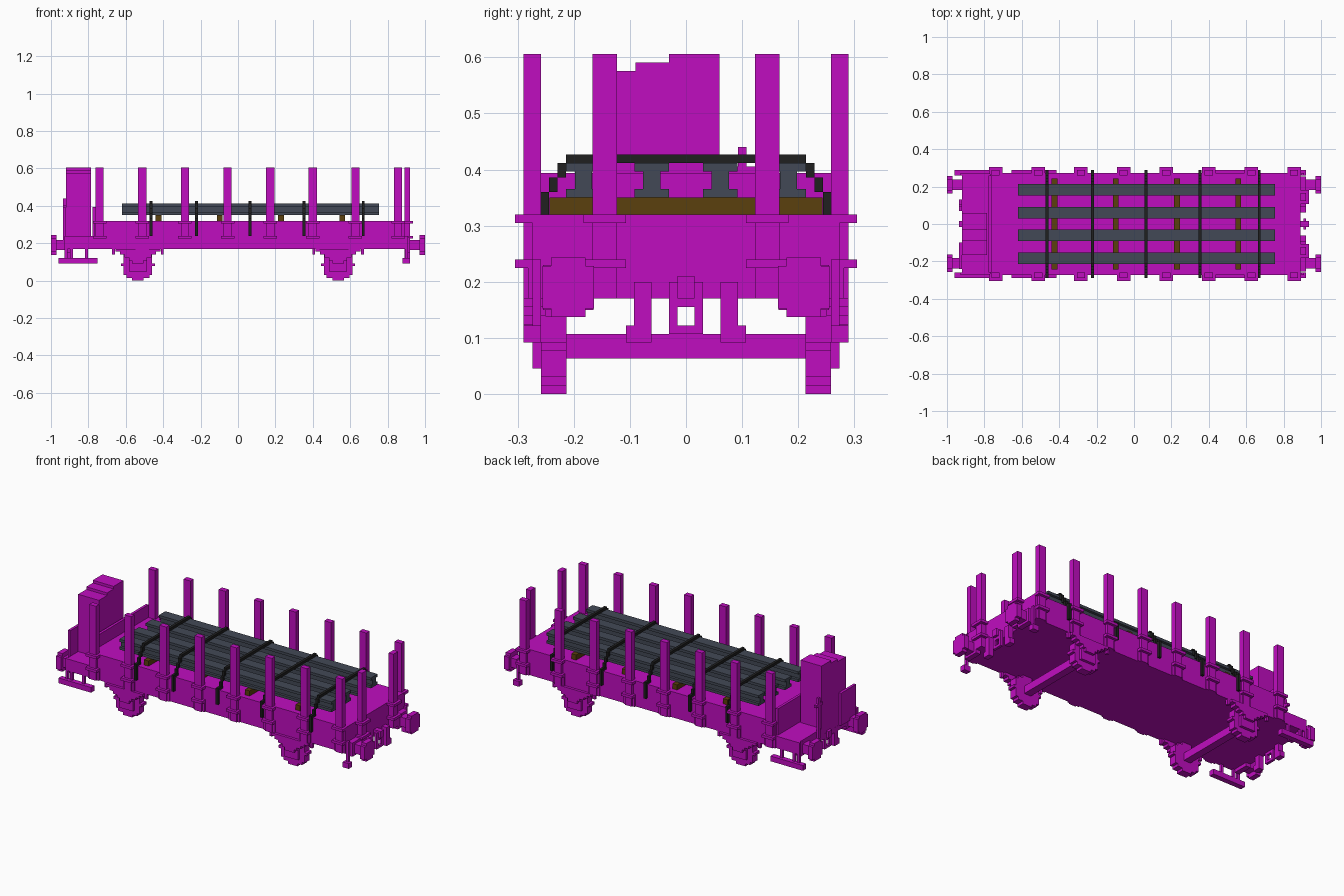
import bpy, bmesh, math

if "Cube" in bpy.data.objects:
    bpy.data.objects.remove(bpy.data.objects["Cube"])


def material(name, red, green, blue):
    mat = bpy.data.materials.new(name)
    mat.use_nodes = True
    mat.diffuse_color = (red, green, blue, 1)
    shader = mat.node_tree.nodes["Principled BSDF"]
    shader.inputs["Base Color"].default_value = mat.diffuse_color
    return mat


magenta = material("magenta paint", .53, .004, .53)
steel = material("blue grey steel", .055, .066, .092)
black = material("black strap", .014, .014, .014)
wood = material("brown wood", .105, .05, .004)


def around(centre, half):
    return centre - half, centre + half


def above(bottom, height):
    return bottom, bottom + height


def mirrored(boxes, axis):
    """Boxes together with their reflections across one axis."""
    result = list(boxes)
    for box in boxes:
        spans = list(box)
        low, high = spans[axis]
        spans[axis] = (-high, -low)
        result.append(spans)
    return result


def part(name, paint, *boxes, both_sides=False, both_ends=False):
    """One object from boxes, each given as an x span, y span and z span."""
    if both_sides:
        boxes = mirrored(boxes, axis=1)
    if both_ends:
        boxes = mirrored(boxes, axis=0)
    bm = bmesh.new()
    for spans in boxes:
        for vert in bmesh.ops.create_cube(bm, size=1)["verts"]:
            for axis, (low, high) in enumerate(spans):
                vert.co[axis] = low if vert.co[axis] < 0 else high
    mesh = bpy.data.meshes.new(name)
    bm.to_mesh(mesh)
    bm.free()
    mesh.materials.append(paint)
    bpy.context.collection.objects.link(bpy.data.objects.new(name, mesh))


def stepped_disc(radius):
    """Rows of a blocky disc: half width and height span about its centre."""
    count = round(2 * radius / block)
    height = 2 * radius / count
    for row in range(count):
        middle = (row + .5) * height - radius
        half = math.sqrt(radius ** 2 - middle ** 2)
        yield round(half / block) * block, around(middle, height / 2)


def shifted(span, offset):
    return span[0] + offset, span[1] + offset


# Shared sizes: the block step, main levels and body limits
block = 2 / 131
thin = block / 2
under, floor, deck, top = .17, .24, .32, .606
side = .274
outside = side + block
rear, wall, front = -.92, -.77, .89
foot = 6 * block
hanging = (foot, foot + 2 * block)
bracket_levels = [(level - block, level) for level in (floor, deck)]

# Wagon body, lower platform and end wall
part("wagon_body", magenta, ((wall, front), (-side, side), (under, deck)))
part("platform", magenta, ((rear, wall), (-side, side), (under, floor)))
part("end_wall", magenta, (around(wall, thin), around(0, .26), (floor, .394)))

# Cabin with stepped roof
cabin_x = (rear, wall - block)
part("cabin", magenta,
     (cabin_x, (-.165, -.09), (floor, top - 2 * block)),
     (cabin_x, (-.09, -.03), (floor, top - block)),
     (cabin_x, (-.03, .06), (floor, top)))

# Panel and brake handle on the platform end
rear_plate = (rear - block, rear)
part("platform_panel", magenta, (rear_plate, (-.24, -.1), (.2, .39)))
part("brake_handle", magenta,
     (rear_plate, around(.1, thin), (.2, .44)),
     (rear_plate, around(.1, 2 * block), above(.39, block)))

# Side stakes with pockets and brackets
for index in range(8):
    x = index * .228 - .74
    clamp = around(x, .036)
    part(f"side_stake_{index + 1}", magenta,
         (around(x, .022), (outside - 2 * block, outside), (under, top)),
         (clamp, (side, side + thin), (under, floor)),
         *[(clamp, (side - thin, outside + block), level) for level in bracket_levels],
         both_sides=True)

# Stakes on the open end
stake_y = .145
part("end_stakes", magenta,
     (above(front, 2 * block), around(stake_y, .022), (under, top)),
     *[(above(front, 3 * block), around(stake_y, .038), level) for level in bracket_levels],
     both_sides=True)

# Buffers at all four corners
buffer_y, buffer_z = .21, .19
part("buffers", magenta,
     ((front, 1 - block), around(buffer_y, .027), around(buffer_z, .027)),
     (above(front, 2 * block), around(buffer_y, .045), around(buffer_z, .04)),
     *[((1 - 2 * block, 1), around(buffer_y, half), shifted(span, buffer_z))
       for half, span in stepped_disc(.053)],
     both_sides=True, both_ends=True)

# Coupling hook, ring and brake hoses at both ends
ring_x = above(front + block, block)
ring_z = foot + block
part("coupling_hook", magenta,
     (above(front, 3 * block), around(0, block), (under, .21)), both_ends=True)
part("coupling_ring", magenta,
     (ring_x, (block, 2 * block), (ring_z, .2)),
     (ring_x, (0, block), above(ring_z, block)),
     (ring_x, (0, block), (under - block, under)),
     both_sides=True, both_ends=True)
hose_x = above(front, 2 * block)
part("brake_hoses", magenta,
     (hose_x, around(.077, block), (foot, .2)),
     (hose_x, (.09, 7 * block), hanging),
     both_sides=True, both_ends=True)

# Steps beside the platform and foot irons at the other end
step_y = (outside - 2 * block, outside)
bar_y = (side - block, side)
part("platform_steps", magenta, ((-.96, -.75), step_y, hanging),
     *[(around(x, thin), bar_y, (foot, floor)) for x in (rear, -.89, -.81)],
     both_sides=True)
part("foot_irons", magenta,
     (around(.9, thin), bar_y, (foot, floor)),
     (around(.9, .02), step_y, hanging), both_sides=True)

# Wheels, axles, axle boxes and leaf springs
wheel_radius = .085
for label, centre in (("left", .535), ("right", -.535)):
    part(f"{label}_wheels", magenta,
         *[(around(centre, half), (.213, .258), shifted(span, wheel_radius))
           for half, span in stepped_disc(wheel_radius)], both_sides=True)
    part(f"{label}_axle", magenta,
         (around(centre, .022), around(0, .22), around(wheel_radius, .022)))
    part(f"{label}_axle_boxes", magenta,
         (around(centre, 3 * block), (.25, side), (3 * block, under)),
         (around(centre, 2 * block), (side, outside), hanging), both_sides=True)
    leaves = [(around(centre, .12 - leaf * .024), (.25, outside),
               around(under - thin - leaf * block, thin)) for leaf in range(4)]
    hangers = [(around(centre + offset, thin), bar_y, (.14, floor))
               for offset in (-.13, .13)]
    part(f"{label}_springs", magenta, *leaves, *hangers, both_sides=True)

# Wooden bearers under the load
load = deck + 2 * block
for index in range(4):
    x = index * .3275 - .425
    part(f"bearer_{index + 1}", wood,
         (around(x, block), around(0, .243), (deck, load)))

# Steel rails with foot, web and head
rail_x = (-.62, .755)
rail_top = load + 4 * block
for index in range(4):
    y = (index - 1.5) * .122
    part(f"rail_{index + 1}", steel,
         (rail_x, around(y, 2 * block), above(load, block)),
         (rail_x, around(y, block), (load, rail_top)),
         (rail_x, around(y, 2 * block), (rail_top - block, rail_top)))

# Tie-down straps: over the rails, down in steps, then along the side
bend = 14 * block
for index, x in enumerate((-.465, -.222, .065, .352, .67)):
    strap_x = around(x, thin)
    steps = [(strap_x, above(bend + step * block, block),
              (rail_top - (step + 1) * drop, rail_top - step * drop))
             for drop in [1.7 * block] for step in range(3)]
    part(f"strap_{index + 1}", black,
         (strap_x, (0, bend), above(rail_top, block)), *steps,
         (strap_x, (bend + 2 * block, outside), (deck, deck + block)),
         (strap_x, (side, outside), (floor, deck + block)),
         both_sides=True)
